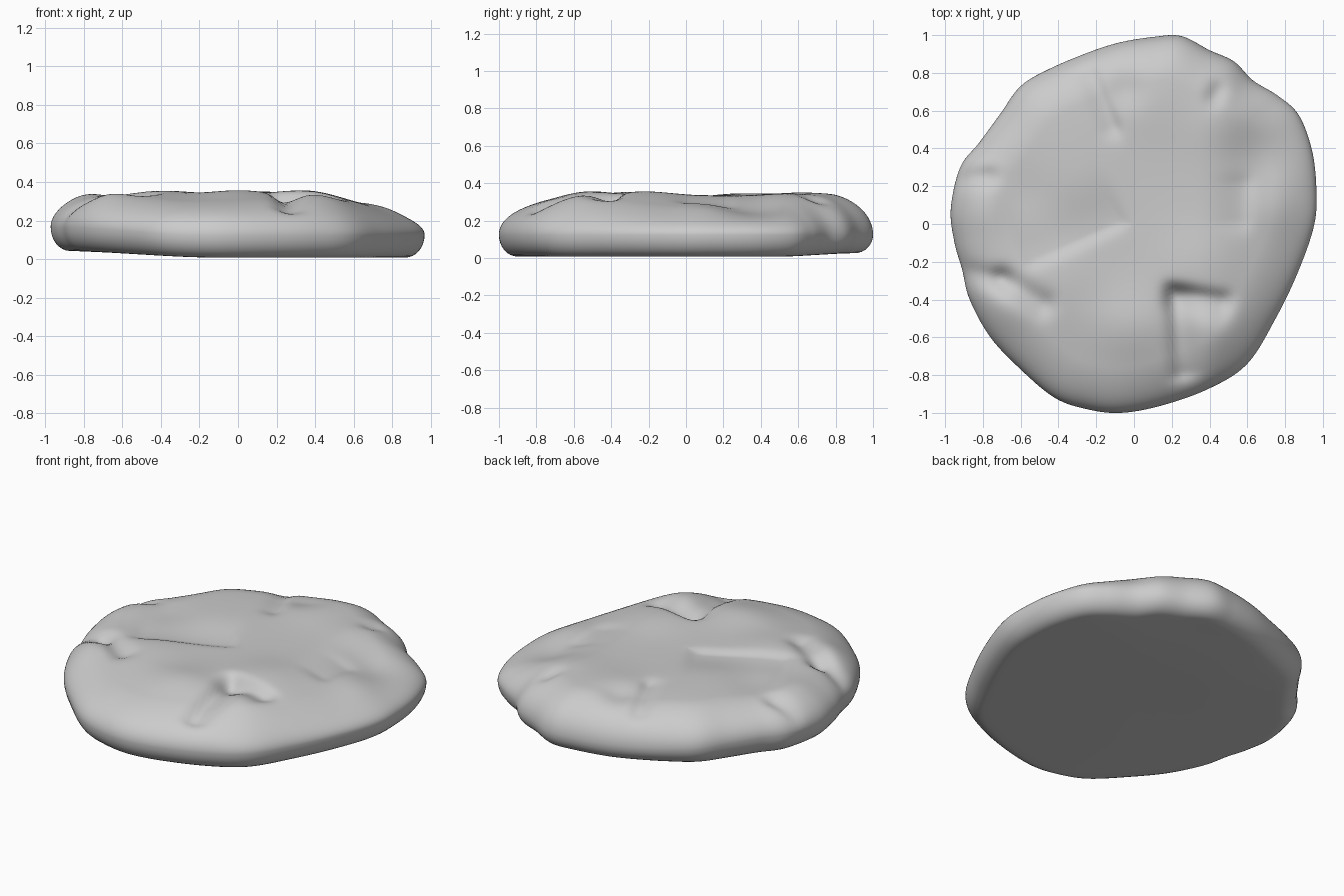
import bpy, bmesh, math
from mathutils import Vector

if "Cube" in bpy.data.objects:
    bpy.data.objects.remove(bpy.data.objects["Cube"])

# Outline seen from above, counter-clockwise
OUTLINE = [Vector(p) for p in [
    (.955, 0), (.965, .2), (.94, .4), (.87, .58), (.76, .68), (.63, .76), (.53, .86),
    (.40, .92), (.25, .995), (.1, .99), (-.08, .96), (-.25, .905), (-.45, .82), (-.6, .73),
    (-.71, .58), (-.82, .43), (-.92, .3), (-.97, .08), (-.95, -.1), (-.91, -.24),
    (-.87, -.4), (-.76, -.6), (-.6, -.77), (-.42, -.92), (-.25, -.98), (-.07, -1),
    (.15, -.96), (.4, -.87), (.6, -.74), (.75, -.5), (.87, -.25)]]

# Folds on top: start, end, depth, sharp width on the left of the line, soft width on its right
CREASES = [
    ((.22, -.36), (.46, -.40), .045, .04, .10), ((.22, -.4), (.25, -.78), .045, .09, .05),
    ((-.48, -.42), (-.70, -.29), .035, .07, .06), ((-.70, -.29), (-.86, -.26), .03, .07, .05),
    ((-.1, .01), (-.52, -.18), .022, .05, .2), ((-.11, .52), (-.22, .78), .025, .07, .04),
    ((.43, .68), (.44, .70), .025, .05, .05), ((-.78, .25), (-.92, .24), .03, .05, .05),
    ((.58, .2), (.57, .02), .018, .05, .12)]

# Broad swells and hollows: x, y, height, radius
SWELLS = [
    (-.38, -.28, .02, .2), (0, -.55, .025, .2), (-.68, -.42, .025, .14),
    (.1, .7, .022, .25), (-.45, .55, .012, .2), (.33, -.22, .022, .2), (-.05, .72, -.025, .1),
    (.65, .35, -.03, .17), (.42, -.55, .015, .12), (.75, .08, .015, .14), (-.6, .15, -.015, .15),
    (-.3, .25, .012, .2), (-.8, .1, .02, .15), (.45, .55, .015, .15)]


def ramp(v):
    v = min(max(v, 0), 1)
    return v * v * (3 - 2 * v)


def outline(steps):
    """Closed smooth curve through the outline points."""
    n, out = len(OUTLINE), []
    for i in range(n):
        a, b, c, d = (OUTLINE[(i + k) % n] for k in (-1, 0, 1, 2))
        for s in range(steps):
            t = s / steps
            out.append(.5 * (2 * b + (c - a) * t + (2 * a - 5 * b + 4 * c - d) * t * t
                             + (3 * b - a - 3 * c + d) * t ** 3))
    return out


def relief(p):
    z = sum(h * math.exp(-((p.x - x) ** 2 + (p.y - y) ** 2) / r ** 2) for x, y, h, r in SWELLS)
    for a, b, depth, left, right in CREASES:
        a, ab = Vector(a), Vector(b) - Vector(a)
        t = (p - a).dot(ab) / ab.length_squared
        across = (p - a).cross(ab) / ab.length if hasattr(ab, "cross") else 0
        along = max(0, -t, t - 1) * ab.length
        w = right if across > 0 else left
        z -= depth * math.exp(-(across / w) ** 2 - (along / .06) ** 2)
    return z


def base_z(p):
    return .008 + .035 * ramp((-p.x - .1) / .85) + .018 * ramp((p.y - .5) / .4)


def rim_z(p):
    return .125 + .04 * ramp((-p.x - .2) / .7)


def top_z(p, d, edge):
    right = .09 * ramp((p.x - .35) / .6) + .04 * ramp((-p.y - .45) / .5)
    full = .334 - right - .015 * ramp((p.length - .5) / .45)
    k = min(d / .24, 1)
    k = math.sqrt(1 - (1 - k) ** 2)
    return rim_z(edge) + (full - rim_z(edge) + relief(p)) * k


# Rings from the top centre over the rim and under to the base centre
edge = outline(7)
bm = bmesh.new()
rings = []
TOP = 56
for j in range(1, TOP + 1):
    t = math.sin(math.pi / 2 * j / TOP)
    rings.append([(*(e * t), top_z(e * t, (1 - t) * e.length, e)) for e in edge])
for j in range(1, 9):
    a = math.pi / 2 * j / 8
    ring = []
    for e in edge:
        p = e * (1 - .1 * (1 - math.cos(a)) / e.length)
        ring.append((p.x, p.y, rim_z(e) + (base_z(p) - rim_z(e)) * math.sin(a)))
    rings.append(ring)
for t in (.85, .7, .5, .25):
    rings.append([(*(e * t), base_z(e * t)) for e in edge])

verts = [[bm.verts.new(c) for c in r] for r in rings]
top = bm.verts.new((0, 0, top_z(Vector((0, 0)), 1, edge[0])))
bottom = bm.verts.new((0, 0, .012))
n = len(edge)
for i in range(n):
    k = (i + 1) % n
    bm.faces.new((top, verts[0][i], verts[0][k]))
    bm.faces.new((bottom, verts[-1][k], verts[-1][i]))
    for r, s in zip(verts, verts[1:]):
        bm.faces.new((r[i], s[i], s[k], r[k]))
bmesh.ops.smooth_vert(bm, verts=[v for v in bm.verts if v.co.z > .25], factor=.4,
                      use_axis_x=False, use_axis_y=False, use_axis_z=True)
bmesh.ops.recalc_face_normals(bm, faces=bm.faces)
for f in bm.faces:
    f.smooth = True

mesh = bpy.data.meshes.new("cookie")
bm.to_mesh(mesh)
bm.free()
cookie = bpy.data.objects.new("cookie", mesh)
bpy.context.collection.objects.link(cookie)
